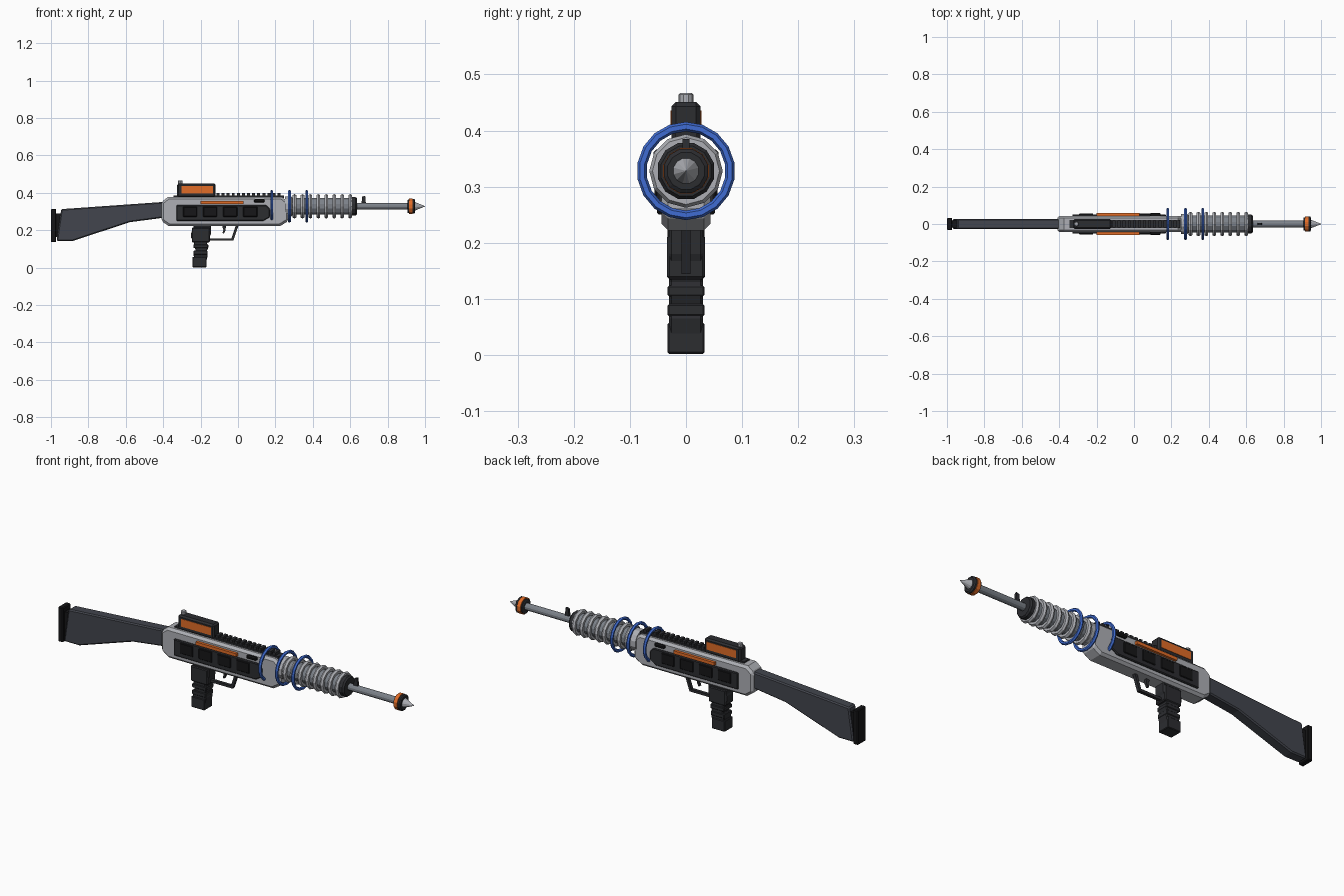
import bpy, bmesh, math
from mathutils import Matrix

if "Cube" in bpy.data.objects:
    bpy.data.objects.remove(bpy.data.objects["Cube"])

AXIS_Z = 0.328  # height of the barrel axis


def mat(name, r, g, b):
    m = bpy.data.materials.new(name)
    m.diffuse_color = (r, g, b, 1)
    m.use_nodes = True
    m.node_tree.nodes["Principled BSDF"].inputs["Base Color"].default_value = m.diffuse_color
    return m


LIGHT = mat("light_grey", 0.42, 0.43, 0.46)
STEEL = mat("steel", 0.20, 0.22, 0.25)
SLATE = mat("slate", 0.055, 0.06, 0.075)
DARK = mat("dark", 0.025, 0.026, 0.03)
BLACK = mat("black", 0.008, 0.008, 0.009)
ORANGE = mat("orange", 0.75, 0.15, 0.02)
BLUE = mat("blue", 0.05, 0.15, 0.65)


def finish(name, bm, material, bevel=0):
    bmesh.ops.recalc_face_normals(bm, faces=bm.faces)
    me = bpy.data.meshes.new(name)
    bm.to_mesh(me)
    bm.free()
    me.materials.append(material)
    ob = bpy.data.objects.new(name, me)
    bpy.context.collection.objects.link(ob)
    if bevel:
        mod = ob.modifiers.new("bevel", "BEVEL")
        mod.width, mod.segments = bevel, 1
        mod.limit_method, mod.angle_limit = "ANGLE", math.radians(40)
    return ob


def plate(name, pts, y0, y1, material, bevel=0):
    """Side profile of (x, z) points extruded from y0 to y1."""
    bm = bmesh.new()
    face = bm.faces.new([bm.verts.new((x, y0, z)) for x, z in pts])
    ext = bmesh.ops.extrude_face_region(bm, geom=[face])
    bmesh.ops.translate(bm, vec=(0, y1 - y0, 0),
                        verts=[v for v in ext["geom"] if isinstance(v, bmesh.types.BMVert)])
    return finish(name, bm, material, bevel)


def box(name, x0, x1, z0, z1, y0, y1, material, bevel=0):
    return plate(name, [(x0, z0), (x1, z0), (x1, z1), (x0, z1)], y0, y1, material, bevel)


def lathe(name, prof, material, n=12, z=AXIS_Z):
    """Closed (x, radius) profile spun about the barrel axis."""
    bm = bmesh.new()
    rings = []
    for x, r in prof:
        rings.append([bm.verts.new((x, r * math.sin(2 * math.pi * (i + .5) / n),
                                    z + r * math.cos(2 * math.pi * (i + .5) / n))) for i in range(n)])
    for a, b in zip(rings, rings[1:]):
        for i in range(n):
            bm.faces.new((a[i], a[(i + 1) % n], b[(i + 1) % n], b[i]))
    bm.faces.new(rings[0])
    bm.faces.new(rings[-1])
    return finish(name, bm, material)


def ring(name, x, major, minor, material, n, m=6):
    bpy.ops.mesh.primitive_torus_add(location=(x, 0, AXIS_Z), rotation=(0, math.pi / 2, 0),
                                     major_segments=n, minor_segments=m,
                                     major_radius=major, minor_radius=minor)
    ob = bpy.context.object
    ob.name = name
    ob.data.materials.append(material)


# Stock and butt pad
plate("stock", [(-.945, .313), (-.97, .142), (-.885, .142), (-.58, .243), (-.39, .268), (-.39, .352)],
      -.028, .028, SLATE, .006)
box("butt_pad", -1.0, -.972, .136, .314, -.033, .033, BLACK, .004)
box("butt_pad_mount", -.98, -.94, .165, .29, -.018, .018, BLACK)

# Receiver
plate("receiver", [(-.41, .25), (-.37, .222), (.225, .222), (.27, .25), (.27, .35), (.235, .378),
                   (-.375, .378), (-.41, .35)], -.044, .044, LIGHT, .012)

# Side details, mirrored on both sides
for s, side in ((-1, "right"), (1, "left")):
    plate("side_panel_" + side, [(-.33, .25), (.135, .25), (.17, .27), (.17, .315), (.15, .335), (-.33, .335)],
          s * .03, s * .052, DARK, .004)
    for i in range(4):
        x = -.293 + i * .107
        box(f"vent_{side}_{i}", x, x + .075, .272, .326, s * .04, s * .056, BLACK, .003)
    box("glow_strip_" + side, -.2, .03, .341, .357, s * .03, s * .058, ORANGE)
    box("ejection_port_" + side, .085, .143, .348, .366, s * .03, s * .058, BLACK, .005)
    box("scope_window_" + side, -.303, -.135, .396, .436, s * .01, s * .028, ORANGE)

# Top rail with teeth
box("rail_base", -.345, .245, .372, .386, -.022, .022, DARK)
for i in range(13):
    x = -.115 + i * .0272
    box(f"rail_tooth_{i}", x, x + .016, .384, .4, -.02, .02, DARK)

# Scope block and knob
box("scope", -.325, -.12, .375, .451, -.026, .026, DARK, .008)
bm = bmesh.new()
bmesh.ops.create_cone(bm, cap_ends=True, segments=10, radius1=.013, radius2=.013, depth=.022,
                      matrix=Matrix.Translation((-.308, 0, .456)))
finish("scope_knob", bm, LIGHT, .003)

# Grip with finger grooves
plate("grip", [(-.235, .228), (-.145, .228), (-.145, .18), (-.155, .155), (-.165, .13), (-.16, .105),
               (-.168, .085), (-.162, .065), (-.175, .008), (-.24, .008), (-.232, .05), (-.24, .07),
               (-.226, .095), (-.236, .115), (-.236, .135), (-.25, .16), (-.25, .185)],
      -.030, .030, DARK, .004)
for i, (z, x0, x1) in enumerate(((.03, -.243, -.168), (.08, -.239, -.162), (.114, -.239, -.159))):
    h = (.028, .011, .01)[i]
    box(f"grip_band_{i}", x0, x1, z - h, z + h, -.033, .033, DARK, .003)
box("grip_shoulder", -.247, -.15, .135, .215, -.034, .034, DARK, .005)

# Trigger and guard
plate("trigger", [(-.085, .225), (-.065, .225), (-.066, .2), (-.075, .182), (-.083, .185), (-.078, .2)],
      -.006, .006, DARK)
plate("trigger_guard", [(-.15, .157), (-.15, .144), (-.025, .144), (.003, .226), (-.012, .226), (-.035, .157)],
      -.008, .008, DARK)

# Coil housing
lathe("coil_collar", [(.25, .055), (.285, .055), (.292, .048)], LIGHT)
lathe("coil_core", [(.26, .046), (.62, .046)], STEEL)
for i in range(8):
    ring(f"coil_{i}", .302 + i * .0425, .054, .0115, LIGHT, 12)
lathe("coil_cap", [(.603, .052), (.627, .052), (.635, .046)], DARK)

# Blue energy rings
for i, x in enumerate((.18, .275, .367)):
    ring(f"energy_ring_{i}", x, .079, .0085, BLUE, 18)

# Barrel, front sight and muzzle
lathe("barrel", [(.62, .018), (.92, .018)], STEEL)
plate("front_sight", [(.66, .34), (.684, .34), (.68, .385), (.664, .38)], -.006, .006, DARK)
lathe("muzzle_back", [(.905, .03), (.908, .037), (.915, .037)], DARK)
lathe("muzzle_ring", [(.913, .042), (.932, .042)], ORANGE)
lathe("muzzle_front", [(.93, .036), (.934, .041), (.942, .041), (.947, .034)], DARK)
lathe("muzzle_tip", [(.945, .024), (1.0, .001)], LIGHT)
